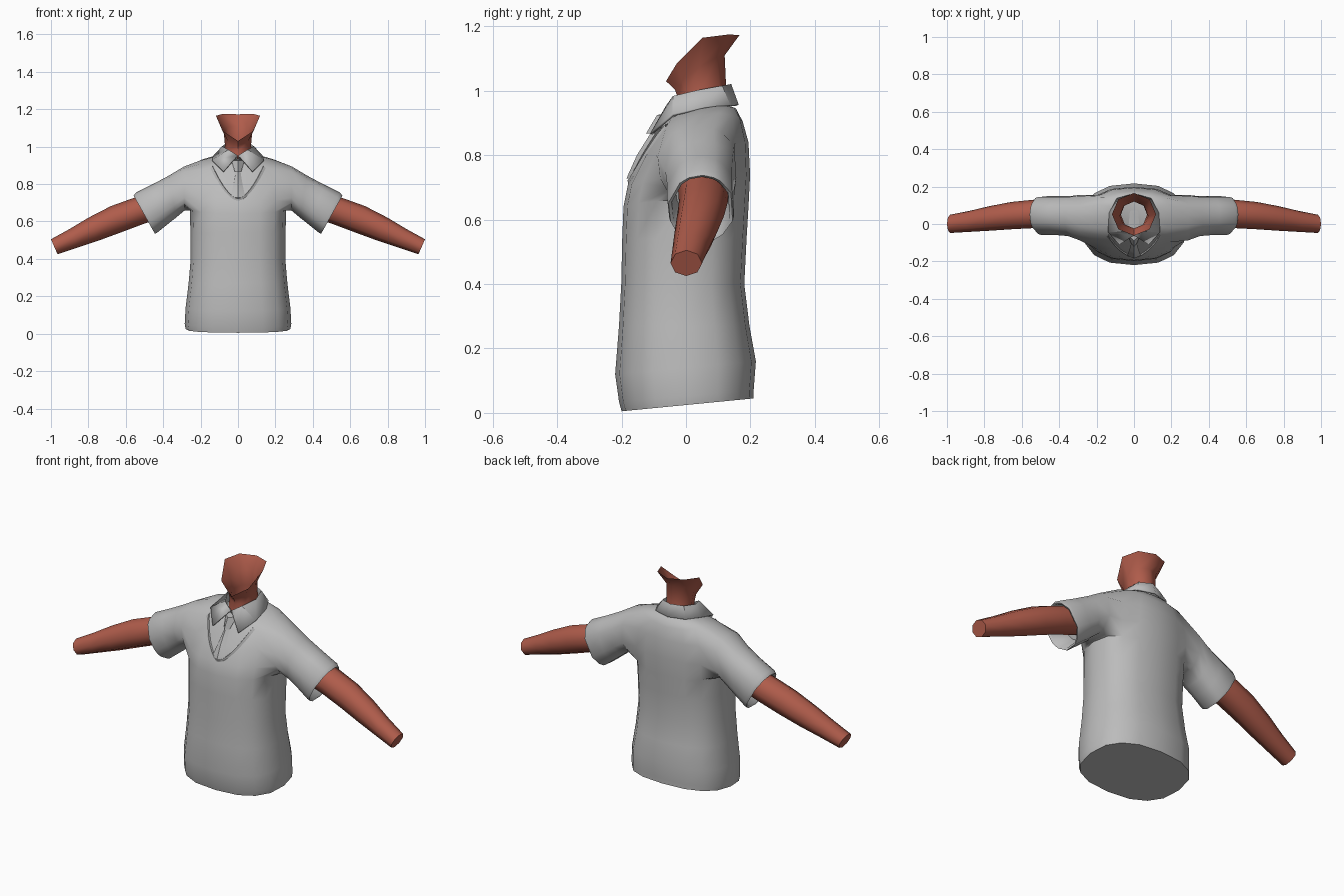
import bpy, bmesh, math
from mathutils import Vector
from mathutils.bvhtree import BVHTree

if "Cube" in bpy.data.objects:
    bpy.data.objects.remove(bpy.data.objects["Cube"])


def material(name, rgb):
    m = bpy.data.materials.new(name)
    m.diffuse_color = (*rgb, 1)
    m.use_nodes = True
    m.node_tree.nodes["Principled BSDF"].inputs["Base Color"].default_value = m.diffuse_color
    return m


GREY = material("grey cloth", (0.50, 0.50, 0.50))
SKIN = material("red brown skin", (0.43, 0.107, 0.07))


def finish(bm, name, mat, angle=50, recalc=True):
    if recalc:
        bmesh.ops.recalc_face_normals(bm, faces=bm.faces)
    me = bpy.data.meshes.new(name)
    bm.to_mesh(me)
    bm.free()
    ob = bpy.data.objects.new(name, me)
    bpy.context.collection.objects.link(ob)
    me.materials.append(mat)
    bpy.ops.object.select_all(action='DESELECT')
    ob.select_set(True)
    bpy.context.view_layer.objects.active = ob
    bpy.ops.object.shade_smooth_by_angle(angle=math.radians(angle))
    return ob


def bridge(bm, a, b, closed=True):
    n = len(a)
    for i in range(n if closed else n - 1):
        j = (i + 1) % n
        bm.faces.new((a[i], a[j], b[j], b[i]))


def add_ring(bm, pts):
    return [bm.verts.new(p) for p in pts]


def spow(v, e):
    return math.copysign(abs(v) ** e, v)


# Torso: front z, back z, half width, front y, back y, side lift
N = 16
TORSO = [
    (0.005, 0.045, 0.280, -0.200, 0.210, 0.00),
    (0.035, 0.070, 0.285, -0.208, 0.210, 0.00),
    (0.120, 0.160, 0.280, -0.220, 0.217, 0.00),
    (0.270, 0.270, 0.264, -0.208, 0.197, 0.00),
    (0.400, 0.400, 0.253, -0.201, 0.181, 0.00),
    (0.540, 0.540, 0.254, -0.198, 0.188, 0.00),
    (0.640, 0.640, 0.258, -0.194, 0.194, 0.02),
    (0.710, 0.740, 0.262, -0.180, 0.199, 0.00),
    (0.790, 0.840, 0.245, -0.137, 0.194, 0.01),
    (0.855, 0.905, 0.205, -0.095, 0.176, 0.045),
    (0.900, 0.945, 0.130, -0.070, 0.155, 0.022),
    (0.925, 0.955, 0.080, -0.045, 0.130, 0.00),
]
bm = bmesh.new()
rings = []
for zf, zb, hx, yf, yb, lift in TORSO:
    pts = []
    for i in range(N):
        a = 2 * math.pi * i / N
        c, s = spow(math.cos(a), 0.8), spow(math.sin(a), 0.8)
        z = (zf + zb) / 2 + s * (zb - zf) / 2 + lift * c * c
        pts.append((hx * c, (yf + yb) / 2 + s * (yb - yf) / 2, z))
    rings.append(add_ring(bm, pts))

# Leave an armhole in each side between these rings
LOW, HIGH = 6, 9
arm_columns = {N - 2, N - 1, 0, 1, N // 2 - 2, N // 2 - 1, N // 2, N // 2 + 1}
for r in range(len(rings) - 1):
    for i in range(N):
        if LOW <= r < HIGH and i in arm_columns:
            continue
        j = (i + 1) % N
        bm.faces.new((rings[r][i], rings[r][j], rings[r + 1][j], rings[r + 1][i]))
bm.faces.new(rings[0][::-1])
bm.faces.new(rings[-1])

# Sleeves: top (x, z), bottom (x, z), front y, back y; the last rings line the opening
SLEEVE = [
    ((0.290, 0.893), (0.285, 0.655), -0.090, 0.165),
    ((0.370, 0.845), (0.330, 0.617), -0.066, 0.157),
    ((0.460, 0.797), (0.380, 0.577), -0.060, 0.156),
    ((0.545, 0.755), (0.432, 0.535), -0.060, 0.156),
    ((0.558, 0.738), (0.442, 0.530), -0.056, 0.152),
    ((0.550, 0.733), (0.442, 0.542), -0.046, 0.142),
    ((0.440, 0.775), (0.370, 0.610), -0.035, 0.135),
]
for side in (1, -1):
    base = 0 if side == 1 else N // 2
    cols = [(base + k) % N for k in range(-2, 3)]
    loop = [rings[LOW][c] for c in cols]
    loop += [rings[r][cols[-1]] for r in range(LOW + 1, HIGH)]
    loop += [rings[HIGH][c] for c in reversed(cols)]
    loop += [rings[r][cols[0]] for r in range(HIGH - 1, LOW, -1)]
    angles = [math.atan2((v.co.z - 0.78) / 0.14, (v.co.y - 0.035) / 0.15) for v in loop]
    prev = loop
    for (tx, tz), (bx, bz), yf, yb in SLEEVE:
        pts = []
        for a in angles:
            c, s = math.cos(a), math.sin(a)
            pts.append((side * ((tx + bx) / 2 + s * (tx - bx) / 2),
                        (yf + yb) / 2 + c * (yb - yf) / 2,
                        (tz + bz) / 2 + s * (tz - bz) / 2))
        cur = add_ring(bm, pts)
        bridge(bm, prev, cur)
        prev = cur
    bm.faces.new(prev)
bmesh.ops.recalc_face_normals(bm, faces=bm.faces)
tree = BVHTree.FromBMesh(bm)
finish(bm, "vest_and_sleeves", GREY, 55)


def front_y(x, z):
    hit = tree.ray_cast(Vector((x, -1, z)), Vector((0, 1, 0)))[0]
    return hit.y if hit else 0.0


# V neckline: a thin raised strip lying on the chest
bm = bmesh.new()
outer, ridge, inner = [], [], []
for k in range(-10, 11):
    s = k / 10
    for row, dx, lift in ((outer, 0.014, 0.000), (ridge, 0.003, 0.008), (inner, 0.0, -0.004)):
        x = (0.135 + dx) * s
        z = 0.725 - dx + 0.175 * abs(s) ** 1.7
        row.append(bm.verts.new((x, front_y(x, z) - lift, z)))
bridge(bm, outer, ridge, False)
bridge(bm, ridge, inner, False)
finish(bm, "neckline_trim", GREY)

# Arms: top (x, z), bottom (x, z), front y, back y
ARM = [
    ((0.420, 0.765), (0.370, 0.635), -0.025, 0.130),
    ((0.560, 0.725), (0.510, 0.585), -0.022, 0.130),
    ((0.680, 0.682), (0.630, 0.540), -0.028, 0.118),
    ((0.800, 0.620), (0.750, 0.496), -0.036, 0.095),
    ((0.900, 0.560), (0.860, 0.460), -0.042, 0.070),
    ((1.000, 0.505), (0.965, 0.425), -0.048, 0.050),
]
for side, label in ((1, "left"), (-1, "right")):
    bm = bmesh.new()
    prev = None
    for (tx, tz), (bx, bz), yf, yb in ARM:
        pts = []
        for i in range(8):
            a = 2 * math.pi * i / 8
            c, s = math.cos(a), math.sin(a)
            pts.append((side * ((tx + bx) / 2 + s * (tx - bx) / 2),
                        (yf + yb) / 2 + c * (yb - yf) / 2,
                        (tz + bz) / 2 + s * (tz - bz) / 2))
        cur = add_ring(bm, pts)
        if prev:
            bridge(bm, prev, cur)
        prev = cur
    bm.faces.new(prev)
    finish(bm, label + "_arm", SKIN)

# Neck: half width, front y, back y, heights from front to back; open at the top
NECK = [
    (0.078, -0.035, 0.125, (0.92, 0.92, 0.93, 0.94, 0.94)),
    (0.070, -0.024, 0.124, (0.975, 0.985, 1.01, 1.02, 1.025)),
    (0.076, -0.035, 0.120, (1.005, 1.03, 1.075, 1.105, 1.11)),
    (0.118, -0.062, 0.166, (1.03, 1.085, 1.165, 1.175, 1.173)),
]
bm = bmesh.new()
prev = None
for hx, yf, yb, zs in NECK:
    pts = []
    for i in range(8):
        a = 2 * math.pi * i / 8 - math.pi / 2
        pts.append((hx * math.cos(a), (yf + yb) / 2 + math.sin(a) * (yb - yf) / 2,
                    zs[min(i, 8 - i)]))
    cur = add_ring(bm, pts)
    if prev:
        bridge(bm, prev, cur)
    prev = cur
finish(bm, "neck", SKIN)

# Shirt collar: inner stand, fold and outer flap, from the front to the middle of the back
STAND = [(0.004, -0.040, 0.925), (0.045, -0.022, 0.935), (0.078, 0.04, 0.945),
         (0.06, 0.105, 0.95), (0, 0.128, 0.95)]
FOLD = [(0.004, -0.062, 0.950), (0.052, -0.040, 0.980), (0.086, 0.035, 0.998),
        (0.066, 0.112, 1.012), (0, 0.140, 1.017)]
FLAP = [(0.078, -0.108, 0.866), (0.138, -0.040, 0.925), (0.130, 0.06, 0.948),
        (0.090, 0.135, 0.955), (0, 0.160, 0.955)]


def both_sides(half):
    return [(-x, y, z) for x, y, z in half] + half[-2::-1]


bm = bmesh.new()
rows = [add_ring(bm, both_sides(h)) for h in (STAND, FOLD, FLAP)]
bridge(bm, rows[0], rows[1], False)
bridge(bm, rows[1], rows[2], False)
collar = finish(bm, "shirt_collar", GREY, 40)
thick = collar.modifiers.new("cloth thickness", 'SOLIDIFY')
thick.thickness = 0.008
thick.offset = 0

# Tie: half width, z, offset in front of the chest
def tie_part(name, sections):
    bm = bmesh.new()
    prev = None
    for w, z, out in sections:
        y = front_y(0, z)
        cur = add_ring(bm, [(-w, y - out * 0.3, z), (0, y - out, z),
                            (w, y - out * 0.3, z), (0, y + 0.01, z)])
        if prev:
            bridge(bm, prev, cur)
        else:
            bm.faces.new(cur)
        prev = cur
    bm.faces.new(prev)
    finish(bm, name, GREY, 30)


tie_part("tie_knot", [(0.022, 0.945, 0.02), (0.034, 0.925, 0.045), (0.018, 0.868, 0.036)])
tie_part("tie_blade", [(0.012, 0.875, 0.022), (0.024, 0.80, 0.022),
                       (0.036, 0.742, 0.016), (0.022, 0.728, 0.014)])
